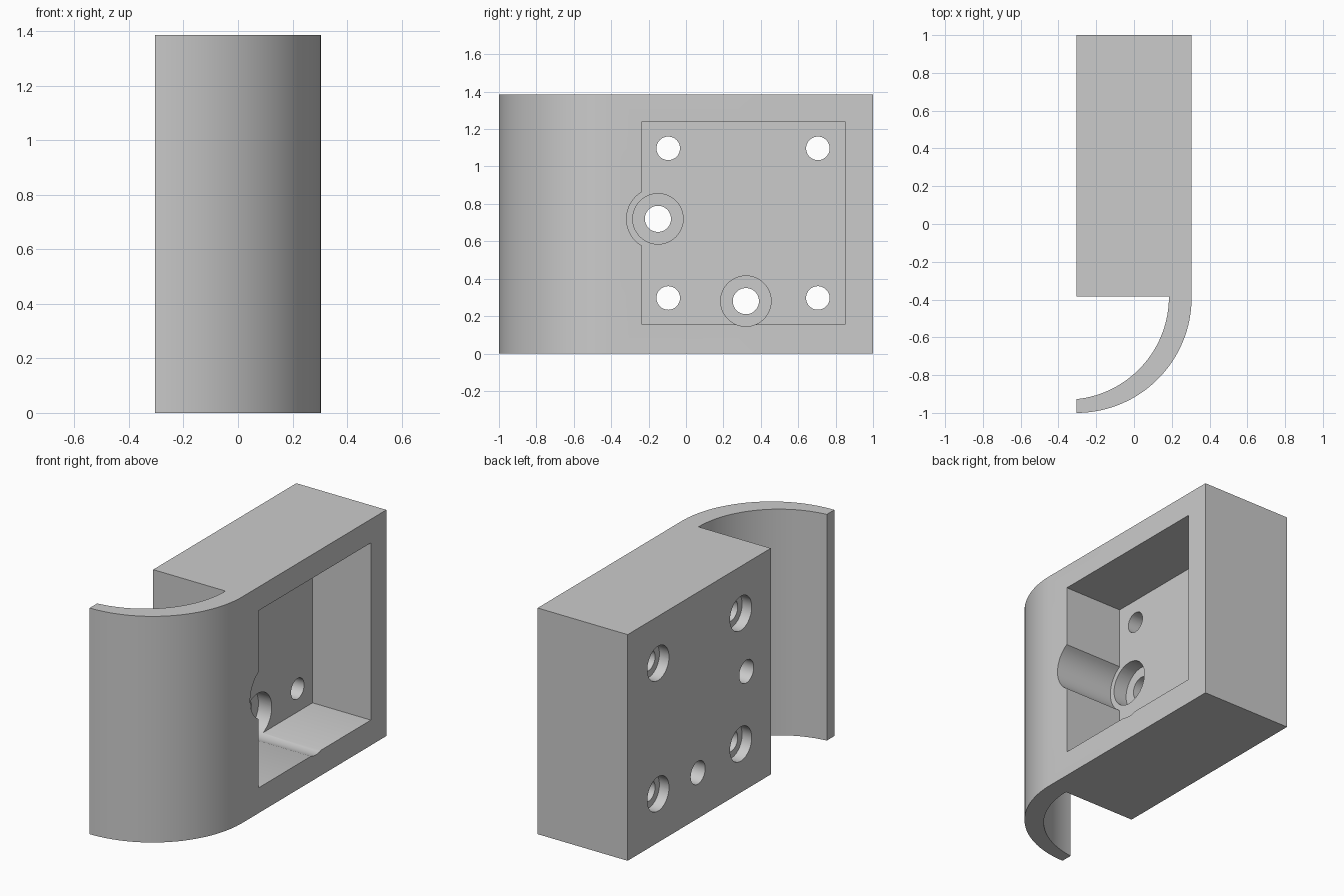
import bpy, bmesh
from math import sin, cos, pi, asin
from mathutils import Matrix

cube = bpy.data.objects.get("Cube")
if cube:
    bpy.data.objects.remove(cube, do_unlink=True)

HALF_X, HEIGHT = 0.305, 1.385
FRONT_Y = -0.385          # front of the solid block
FLOOR_X = -0.09           # bottom of the square pocket
STEPS = 32

grey = bpy.data.materials.new("light_grey")
grey.use_nodes = True
color = (0.6, 0.6, 0.6, 1)
grey.diffuse_color = color
grey.node_tree.nodes["Principled BSDF"].inputs["Base Color"].default_value = color


def to_object(bm, name):
    bmesh.ops.recalc_face_normals(bm, faces=bm.faces)
    mesh = bpy.data.meshes.new(name)
    bm.to_mesh(mesh)
    bm.free()
    mesh.materials.append(grey)
    obj = bpy.data.objects.new(name, mesh)
    bpy.context.collection.objects.link(obj)
    return obj


def arc(cx, cy, r, start, end):
    angles = [start + (end - start) * i / STEPS for i in range(STEPS + 1)]
    return [(cx + r * cos(a), cy + r * sin(a)) for a in angles]


# Block with the curved lip: one outline extruded upwards
outer = arc(-HALF_X, -0.39, 0.61, 0, -pi / 2)
inner = arc(-0.36, FRONT_Y, 0.545, asin(0.055 / 0.545) - pi / 2, 0)
outline = [(-HALF_X, FRONT_Y), (-HALF_X, 1), (HALF_X, 1)] + outer + inner
bm = bmesh.new()
base = bm.faces.new([bm.verts.new((x, y, 0)) for x, y in outline])
top = bmesh.ops.extrude_face_region(bm, geom=[base])["geom"]
bmesh.ops.translate(bm, vec=(0, 0, HEIGHT),
                    verts=[v for v in top if isinstance(v, bmesh.types.BMVert)])
bracket = to_object(bm, "curved_lip_bracket")


def cut(cutter):
    cutter.hide_render = True
    mod = bracket.modifiers.new("cut", 'BOOLEAN')
    mod.operation = 'DIFFERENCE'
    mod.solver = 'EXACT'
    mod.object = cutter
    bpy.context.view_layer.objects.active = bracket
    bpy.ops.object.modifier_apply(modifier=mod.name)
    bpy.data.objects.remove(cutter, do_unlink=True)


def bore(y, z, r, x0, x1):
    bm = bmesh.new()
    place = Matrix.Translation(((x0 + x1) / 2, y, z)) @ Matrix.Rotation(pi / 2, 4, 'Y')
    bmesh.ops.create_cone(bm, cap_ends=True, segments=48, radius1=r, radius2=r,
                          depth=x1 - x0, matrix=place)
    cut(to_object(bm, "bore_cutter"))


# Square pocket
bm = bmesh.new()
size = Matrix.Diagonal((0.5 - FLOOR_X, 1.085, 1.085, 1))
bmesh.ops.create_cube(bm, size=1, matrix=Matrix.Translation(
    ((0.5 + FLOOR_X) / 2, 0.3075, 0.6975)) @ size)
cut(to_object(bm, "pocket_cutter"))

# Corner screw holes, counterbored from the outer face
for y in (-0.095, 0.705):
    for z in (0.297, 1.097):
        bore(y, z, 0.063, -0.5, 0.1)
        bore(y, z, 0.105, -0.5, -HALF_X + 0.065)

# Two larger holes with recesses in the pocket floor and grooves in its walls
bore(-0.15, 0.72, 0.168, FLOOR_X, 0.5)
for y, z in ((-0.15, 0.72), (0.32, 0.28)):
    bore(y, z, 0.135, FLOOR_X - 0.09, 0.5)
    bore(y, z, 0.07, -0.5, 0.1)

# Smooth curves, sharp edges
bpy.ops.object.select_all(action='DESELECT')
bracket.select_set(True)
bpy.context.view_layer.objects.active = bracket
bpy.ops.object.shade_smooth_by_angle(angle=pi / 6)
